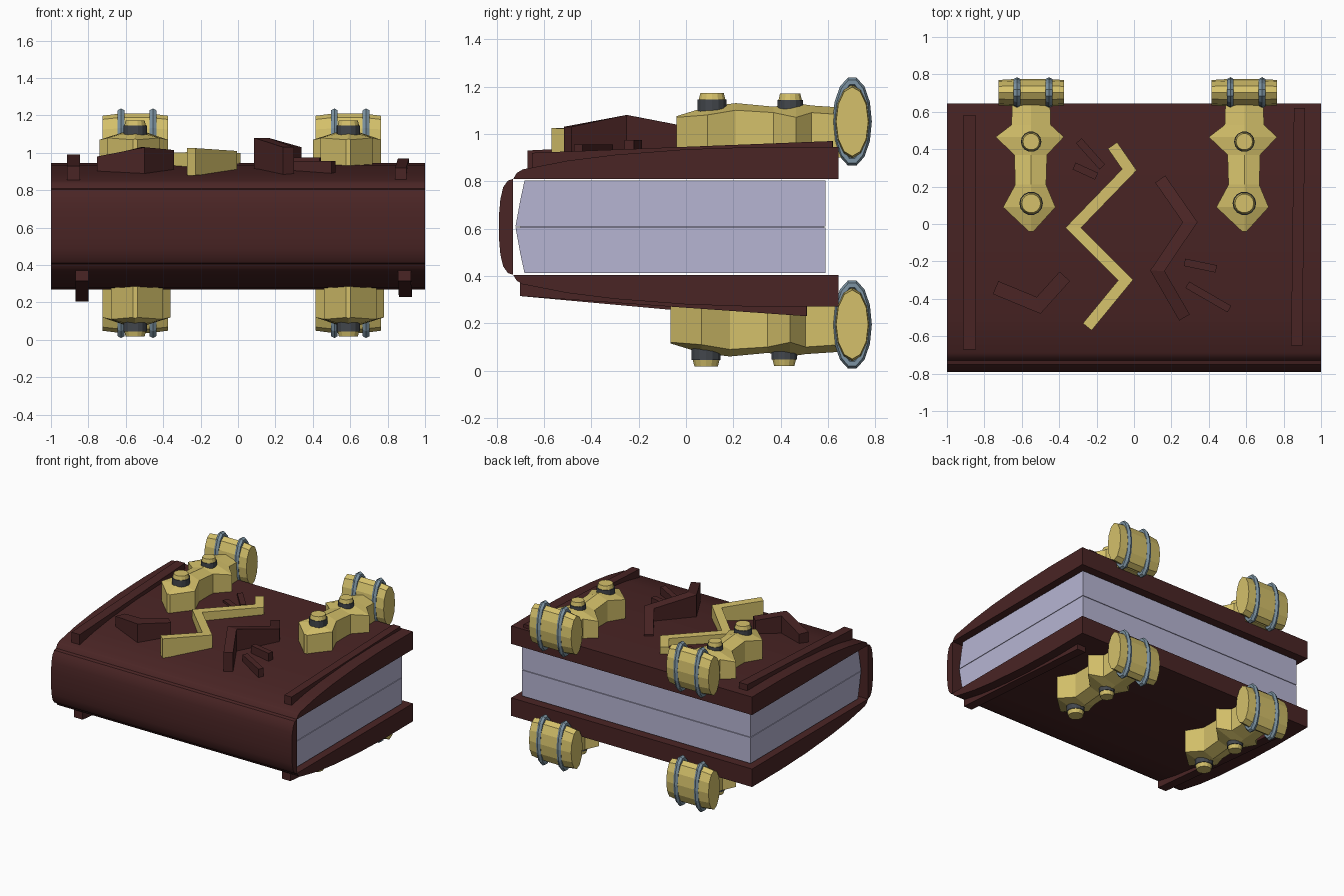
import bpy, bmesh, math
from mathutils import Vector

if "Cube" in bpy.data.objects:
    bpy.data.objects.remove(bpy.data.objects["Cube"])


def material(name, r, g, b):
    m = bpy.data.materials.new(name)
    m.diffuse_color = (r, g, b, 1)
    m.use_nodes = True
    m.node_tree.nodes["Principled BSDF"].inputs["Base Color"].default_value = m.diffuse_color
    return m


LEATHER = material("maroon leather", 0.068, 0.018, 0.018)
BRASS = material("brass", 0.66, 0.53, 0.145)
STEEL = material("blue steel", 0.20, 0.29, 0.36)
PAPER = material("pale lavender paper", 0.47, 0.46, 0.65)
IRON = material("dark iron", 0.055, 0.062, 0.072)


def loft(name, rings, mat, closed=False, smooth=False):
    """Skin equal-sized loops of points, capping the ends unless closed."""
    bm = bmesh.new()
    loops = [[bm.verts.new(p) for p in ring] for ring in rings]
    n = len(loops[0])
    pairs = list(zip(loops, loops[1:]))
    if closed:
        pairs.append((loops[-1], loops[0]))
    for a, b in pairs:
        for i in range(n):
            j = (i + 1) % n
            bm.faces.new((a[i], a[j], b[j], b[i]))
    if not closed:
        bm.faces.new(loops[0])
        bm.faces.new(loops[-1])
    bmesh.ops.recalc_face_normals(bm, faces=bm.faces)
    me = bpy.data.meshes.new(name)
    bm.to_mesh(me)
    bm.free()
    me.materials.append(mat)
    ob = bpy.data.objects.new(name, me)
    bpy.context.collection.objects.link(ob)
    if smooth:
        bpy.ops.object.select_all(action='DESELECT')
        ob.select_set(True)
        bpy.context.view_layer.objects.active = ob
        bpy.ops.object.shade_smooth_by_angle(angle=math.radians(30))
    return ob


def prism_x(name, outline, half, mat, smooth=False):
    """Extrude a (y, z) outline along x."""
    return loft(name, [[(x, y, z) for y, z in outline] for x in (-half, half)],
                mat, smooth=smooth)


def stroke(name, pts, width, mat):
    """Raised strip along points (x, y, bottom, top) with mitred corners."""
    flat = [Vector(p[:2]) for p in pts]
    dirs = [(b - a).normalized() for a, b in zip(flat, flat[1:])]
    rings = []
    for i, (x, y, lo, hi) in enumerate(pts):
        d0, d1 = dirs[max(i - 1, 0)], dirs[min(i, len(dirs) - 1)]
        n0 = Vector((-d0.y, d0.x))
        m = (n0 + Vector((-d1.y, d1.x))).normalized()
        m *= width / 2 / max(m.dot(n0), 0.4)
        rings.append([(x + m.x, y + m.y, lo), (x + m.x, y + m.y, hi),
                      (x - m.x, y - m.y, hi), (x - m.x, y - m.y, lo)])
    return loft(name, rings, mat)


def ellipse(x, cy, cz, a, b, n):
    return [(x, cy + a * math.cos(2 * math.pi * i / n),
             cz + b * math.sin(2 * math.pi * i / n)) for i in range(n)]


def disc(name, x, y, z0, z1, r0, r1, mat):
    ring = lambda z, r: [(x + r * math.cos(math.pi * i / 7),
                          y + r * math.sin(math.pi * i / 7), z) for i in range(14)]
    return loft(name, [ring(z0, r0), ring(z1, r1)], mat)


# Covers: arched boards, the lower one mirrored from the upper
MID = 1.215
cover = [(-0.73, 0.81), (-0.715, 0.835), (-0.69, 0.85), (-0.5, 0.887), (-0.3, 0.912),
         (0, 0.935), (0.3, 0.945), (0.645, 0.945), (0.645, 0.81)]
prism_x("upper_cover", cover, 1, LEATHER, True)
prism_x("lower_cover", [(y, MID - z) for y, z in cover], 1, LEATHER, True)

# Spine with rounded outer edges
spine = [(-0.73, 0.405), (-0.752, 0.412), (-0.772, 0.44), (-0.784, 0.49), (-0.79, 0.56)]
spine += [(y, MID - z) for y, z in reversed(spine)]
prism_x("spine", spine, 1, LEATHER, True)

# Pages: two halves parted by a thin seam
half_pages = [(-0.72, 0.6095), (-0.7, 0.72), (-0.682, 0.803), (0.59, 0.803), (0.59, 0.6095)]
prism_x("upper_pages", half_pages, 0.95, PAPER)
prism_x("lower_pages", [(y, MID - z) for y, z in half_pages], 0.95, PAPER)
prism_x("page_core", [(-0.7, 0.5), (-0.7, 0.7), (0.58, 0.7), (0.58, 0.5)], 0.94, PAPER)

# Edge strips on both covers
stroke("upper_strip_left", [(-0.88, -0.67, 0.84, 0.93), (-0.88, 0.58, 0.9, 0.99)], 0.07, LEATHER)
stroke("upper_strip_right", [(0.87, -0.65, 0.85, 0.92), (0.885, 0.62, 0.9, 0.97)], 0.06, LEATHER)
stroke("lower_strip_left", [(-0.835, -0.7, 0.315, 0.375), (-0.835, 0.51, 0.205, 0.3)], 0.07, LEATHER)
stroke("lower_strip_right", [(0.89, -0.7, 0.315, 0.38), (0.895, 0.51, 0.23, 0.3)], 0.07, LEATHER)

# Strap sections: y, left edge, right edge, edge height, ridge height
STRAP = [(-0.04, -0.012, 0.012, 1.07, 1.075), (0.09, -0.15, 0.13, 1.08, 1.115),
         (0.21, -0.085, 0.08, 1.10, 1.13), (0.37, -0.09, 0.085, 1.09, 1.115),
         (0.465, -0.19, 0.175, 1.07, 1.13), (0.53, -0.105, 0.105, 1.09, 1.12),
         (0.68, -0.10, 0.10, 1.08, 1.11)]


def clasp(side, cx, upper):
    """Strap, two studs and a ringed hinge barrel on one cover."""
    level = "upper" if upper else "lower"
    tag = level + "_" + side
    s, dy = (1, 0) if upper else (-1, -0.025)
    fz = (lambda z: z) if upper else (lambda z: 1.19 - z)
    rings = []
    for y, l, r, ze, zr in STRAP:
        rings.append([(cx + s * l, y + dy, fz(0.9)), (cx + s * l, y + dy, fz(ze)),
                      (cx, y + dy, fz(zr)),
                      (cx + s * r, y + dy, fz(ze)), (cx + s * r, y + dy, fz(0.9))])
    loft("strap_" + tag, rings, BRASS)
    for label, y, r, z in (("front", 0.11, 0.063, 1.145), ("rear", 0.44, 0.055, 1.143)):
        disc(f"stud_base_{label}_{tag}", cx, y + dy, fz(1.06), fz(z), r, r, IRON)
        disc(f"stud_cap_{label}_{tag}", cx, y + dy, fz(z), fz(z + 0.028), r * 0.92, r * 0.8, BRASS)
    # Hinge barrel
    cz = 1.052 if upper else 0.195
    sections = ((-0.175, 0.93), (-0.09, 1), (0.09, 1), (0.175, 0.93))
    loft("barrel_" + tag, [ellipse(cx + x, 0.702, cz, 0.073 * k, 0.157 * k, 12)
                           for x, k in sections], BRASS)
    # Steel rings
    for label, x in (("left", -0.075), ("right", 0.095)):
        hoops = []
        for i in range(6):
            t = math.pi * i / 3
            grow = 0.02 * math.cos(t)
            hoops.append(ellipse(cx + x + 0.021 * math.sin(t), 0.702, cz,
                                 0.063 + grow, 0.17 + grow, 14))
        loft(f"ring_{label}_{tag}", hoops, STEEL, closed=True)


for upper in (True, False):
    clasp("left", -0.55, upper)
    clasp("right", 0.59, upper)

# Brass zigzag emblem on the upper cover
stroke("brass_zigzag", [(-0.115, 0.42, 0.92, 1.0), (-0.025, 0.29, 0.92, 1.0),
                        (-0.325, -0.02, 0.91, 1.0), (-0.045, -0.3, 0.9, 1.01),
                        (-0.25, -0.55, 0.88, 1.025)], 0.06, BRASS)

# Raised leather marks
stroke("leather_zigzag", [(0.14, 0.24, 0.91, 0.955), (0.30, 0.01, 0.9, 1.03),
                          (0.125, -0.25, 0.89, 1.08), (0.27, -0.5, 0.86, 1.03)], 0.065, LEATHER)
stroke("leather_hook", [(-0.74, -0.34, 0.88, 0.98), (-0.51, -0.435, 0.87, 1.03),
                        (-0.37, -0.28, 0.88, 1.015)], 0.075, LEATHER)
marks = [((-0.295, 0.445), (-0.17, 0.305), 0.965), ((-0.32, 0.31), (-0.2, 0.255), 0.96),
         ((0.27, -0.205), (0.44, -0.24), 0.975), ((0.285, -0.325), (0.51, -0.455), 0.955)]
for i, (a, b, top) in enumerate(marks):
    stroke(f"leather_mark_{i + 1}", [(*a, 0.87, top), (*b, 0.87, top)], 0.04, LEATHER)
